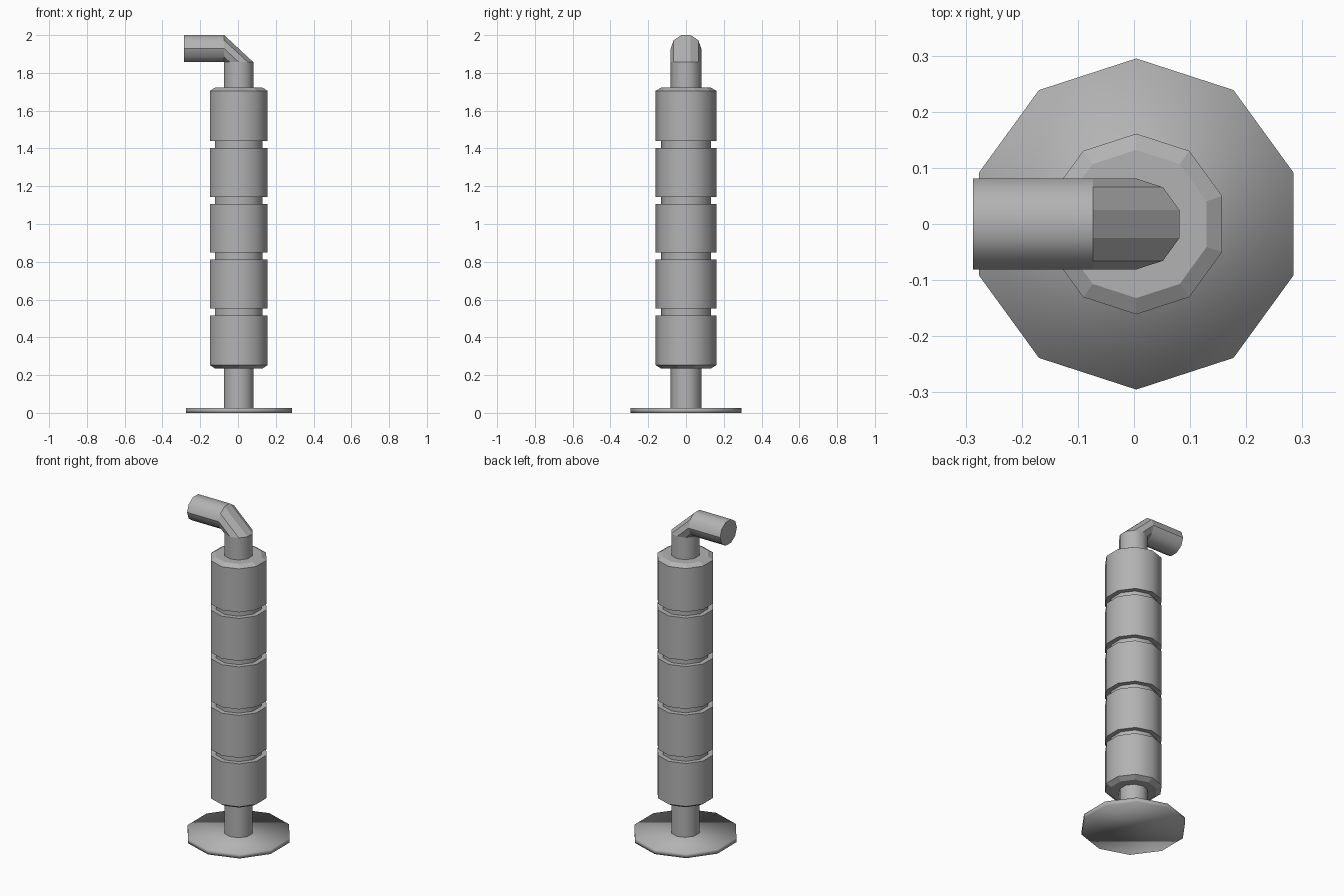
import bpy, bmesh, math

cube = bpy.data.objects.get("Cube")
if cube:
    bpy.data.objects.remove(cube, do_unlink=True)

SIDES = 10
AXIS_X = 0.004

grey = bpy.data.materials.new("plain grey")
grey.use_nodes = True
colour = (0.45, 0.45, 0.45, 1)
grey.diffuse_color = colour
grey.node_tree.nodes["Principled BSDF"].inputs["Base Color"].default_value = colour


def circle(radius):
    """Ten-sided section with corners on the y axis."""
    angles = [math.pi / 2 + math.tau * i / SIDES for i in range(SIDES)]
    return [(radius * math.cos(a), radius * math.sin(a)) for a in angles]


def loft(name, rings, smooth_angle, is_flat=lambda face: False):
    """Bridge a series of rings, cap both ends and set the shading."""
    bm = bmesh.new()
    loops = [[bm.verts.new(p) for p in ring] for ring in rings]
    for a, b in zip(loops, loops[1:]):
        for i in range(SIDES):
            j = (i + 1) % SIDES
            bm.faces.new((a[i], a[j], b[j], b[i]))
    bm.faces.new(loops[0][::-1])
    bm.faces.new(loops[-1])
    bmesh.ops.remove_doubles(bm, verts=bm.verts, dist=0.0005)
    bmesh.ops.recalc_face_normals(bm, faces=bm.faces)
    mesh = bpy.data.meshes.new(name)
    bm.to_mesh(mesh)
    bm.free()
    obj = bpy.data.objects.new(name, mesh)
    bpy.context.collection.objects.link(obj)
    mesh.materials.append(grey)
    mesh.shade_smooth()
    mesh.set_sharp_from_angle(angle=math.radians(smooth_angle))
    for face in mesh.polygons:
        if is_flat(face):
            face.use_smooth = False
    return obj


def level(radius, z):
    return [(AXIS_X + x, y, z) for x, y in circle(radius)]


# Foot: thin disc with softly shaded rim
loft("base_disc", [level(0.295, 0), level(0.295, 0.027)], 180)

# Body: chamfered cylinder with four evenly spaced grooves
BODY, NECK = 0.161, 0.132
profile = [(NECK, 0.235), (BODY, 0.253)]
for i in range(4):
    low = 0.515 + 0.296 * i
    profile += [(BODY, low), (NECK, low), (NECK, low + 0.037), (BODY, low + 0.037)]
profile += [(BODY, 1.705), (NECK, 1.722)]
loft("grooved_body", [level(r, z) for r, z in profile], 37,
     lambda face: abs(face.normal.z) > 0.1)

# Pipe: upright tube, faceted elbow, then a spout towards the right
PIPE, BEND_Z, SPOUT_END = 0.081, 1.857, -0.287
half = PIPE * math.cos(math.pi / SIDES)
bend_x = AXIS_X - half
squash = (2 - BEND_Z) / (2 * half)


def upright(z):
    return level(PIPE, z)


def spout(x):
    return [(x, v, BEND_Z + (half + u) * squash) for u, v in circle(PIPE)]


loft("bent_pipe", [upright(0.02), upright(BEND_Z), spout(bend_x), spout(SPOUT_END)], 37,
     lambda face: face.normal.x > 0.1 and face.normal.z > 0.1)
# flat elbow sides share the same rule as its crown
for face in bpy.data.objects["bent_pipe"].data.polygons:
    if face.center.z > BEND_Z and face.center.x > bend_x:
        face.use_smooth = False
